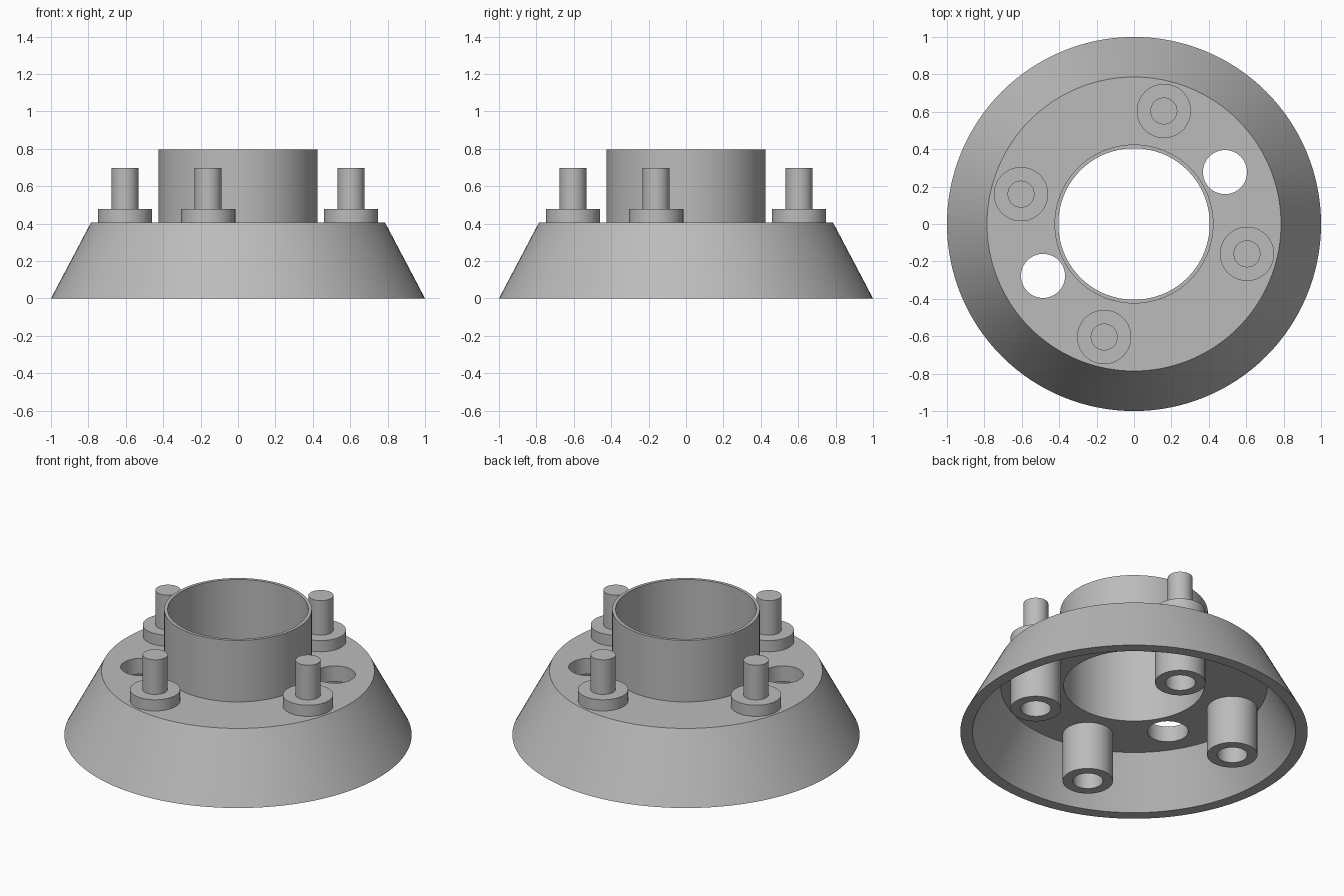
import bpy, bmesh, math

if "Cube" in bpy.data.objects:
    bpy.data.objects.remove(bpy.data.objects["Cube"])

grey = bpy.data.materials.new("plain_grey")
grey.diffuse_color = (0.5, 0.5, 0.5, 1)
grey.use_nodes = True
grey.node_tree.nodes["Principled BSDF"].inputs["Base Color"].default_value = grey.diffuse_color


def lathe(name, profile, segments, x=0, y=0):
    """Spin a closed (radius, z) outline around z; radius 0 points become caps."""
    bm = bmesh.new()
    rings = []
    for r, z in profile:
        if r == 0:
            rings.append([bm.verts.new((0, 0, z))] * segments)
        else:
            rings.append([bm.verts.new((r * math.cos(2 * math.pi * i / segments),
                                        r * math.sin(2 * math.pi * i / segments), z))
                          for i in range(segments)])
    for k, a in enumerate(rings):
        b = rings[(k + 1) % len(rings)]
        if a[0] is a[1] and b[0] is b[1]:
            continue
        for i in range(segments):
            j = (i + 1) % segments
            corners = list(dict.fromkeys((a[i], a[j], b[j], b[i])))
            bm.faces.new(corners)
    bmesh.ops.recalc_face_normals(bm, faces=bm.faces[:])
    mesh = bpy.data.meshes.new(name)
    bm.to_mesh(mesh)
    bm.free()
    mesh.materials.append(grey)
    obj = bpy.data.objects.new(name, mesh)
    obj.location = (x, y, 0)
    bpy.context.collection.objects.link(obj)
    return obj


def smooth(obj):
    bpy.ops.object.select_all(action='DESELECT')
    obj.select_set(True)
    bpy.context.view_layer.objects.active = obj
    bpy.ops.object.shade_smooth_by_angle(angle=math.radians(30))


def polar(radius, degrees):
    a = math.radians(degrees)
    return radius * math.cos(a), radius * math.sin(a)


# Hollow conical body with its flat top plate and central collar
body = lathe("conical_body", [
    (1.0, 0), (0.786, 0.406), (0.425, 0.406), (0.425, 0.797),
    (0.405, 0.797), (0.405, 0.306), (0.768, 0.306), (0.93, 0)], 128)

# Two round openings through the top plate
for n, angle in enumerate((29.7, 209.7)):
    cutter = lathe(f"opening_cutter_{n + 1}",
                   [(0, 0.25), (0.118, 0.25), (0.118, 0.45), (0, 0.45)],
                   48, *polar(0.56, angle))
    cutter.hide_render = True
    cutter.hide_viewport = True
    cut = body.modifiers.new("opening", 'BOOLEAN')
    cut.operation = 'DIFFERENCE'
    cut.solver = 'EXACT'
    cut.object = cutter
bpy.context.view_layer.update()

# Bake the openings, then smooth the curved walls
cut_mesh = bpy.data.meshes.new_from_object(
    body.evaluated_get(bpy.context.evaluated_depsgraph_get()))
body.modifiers.clear()
body.data = cut_mesh
smooth(body)

# Four pegs: socketed post below the plate, washer and pin above it
for n in range(4):
    peg = lathe(f"peg_{n + 1}", [
        (0, 0.25), (0.087, 0.25), (0.087, 0), (0.145, 0),
        (0.145, 0.477), (0.072, 0.477), (0.072, 0.697), (0, 0.697)],
        48, *polar(0.625, 75.2 + 90 * n))
    smooth(peg)
